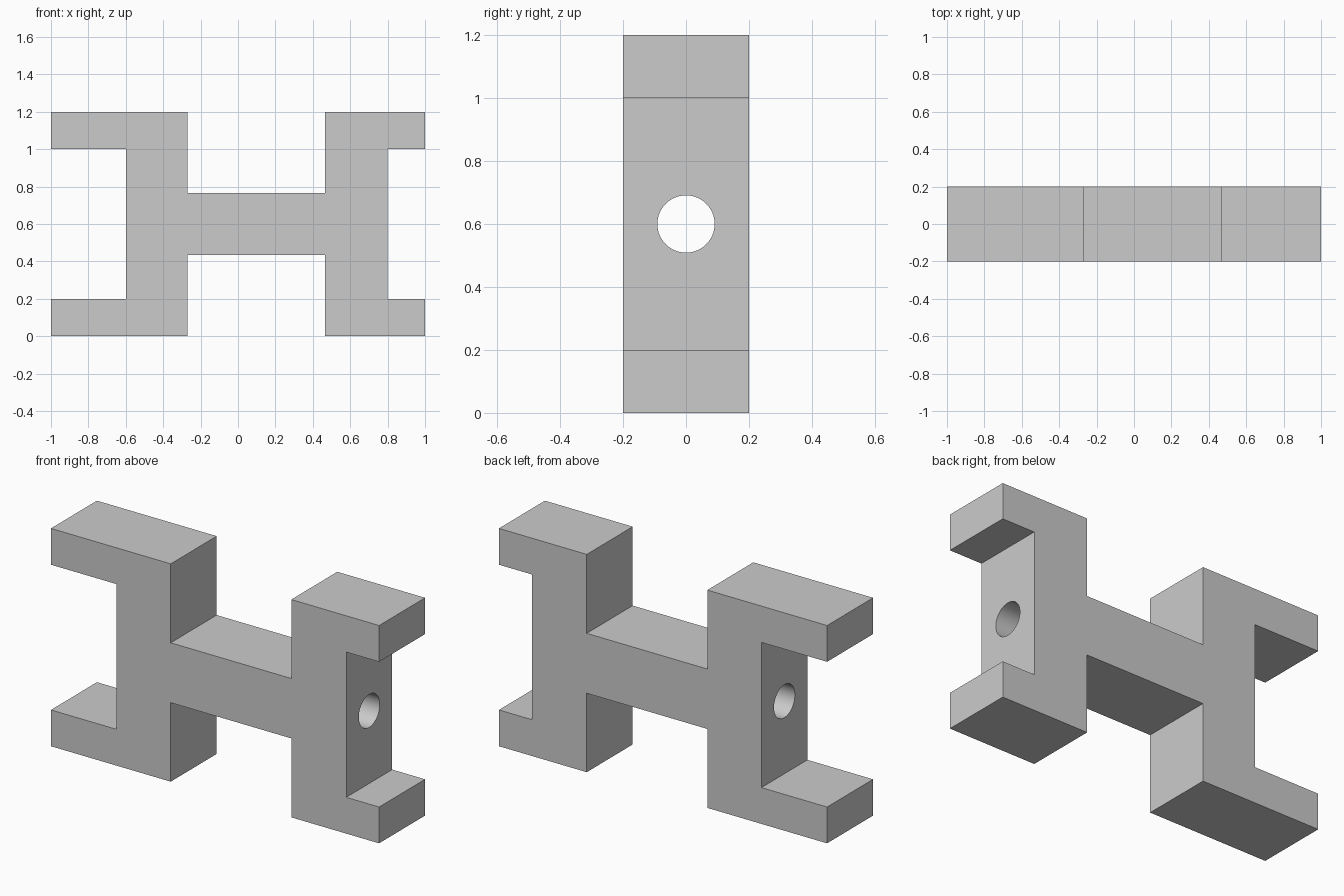
import bpy
import bmesh
import math

cube = bpy.data.objects.get("Cube")
if cube:
    bpy.data.objects.remove(cube, do_unlink=True)

HALF_DEPTH = 0.2
HEIGHT = 1.2
MID = HEIGHT / 2

grey = bpy.data.materials.new("plain grey")
grey.use_nodes = True
colour = (0.6, 0.6, 0.6, 1)
grey.diffuse_color = colour
grey.node_tree.nodes["Principled BSDF"].inputs["Base Color"].default_value = colour

# Upper half of the H-shaped bracket outline, mirrored to give the lower half
upper = [(-0.6, 1.0), (-1, 1.0), (-1, HEIGHT), (-0.27, HEIGHT), (-0.27, 0.765),
         (0.465, 0.765), (0.465, HEIGHT), (1, HEIGHT), (1, 1.0), (0.8, 1.0)]
outline = upper + [(x, HEIGHT - z) for x, z in reversed(upper)]

# Bracket body: outline extruded front to back
bm = bmesh.new()
face = bm.faces.new([bm.verts.new((x, -HALF_DEPTH, z)) for x, z in outline])
extruded = bmesh.ops.extrude_face_region(bm, geom=[face])["geom"]
bmesh.ops.translate(bm, vec=(0, 2 * HALF_DEPTH, 0),
                    verts=[v for v in extruded if isinstance(v, bmesh.types.BMVert)])
bmesh.ops.recalc_face_normals(bm, faces=bm.faces)
mesh = bpy.data.meshes.new("bracket_body")
bm.to_mesh(mesh)
bm.free()
mesh.materials.append(grey)
body = bpy.data.objects.new("bracket_body", mesh)
bpy.context.collection.objects.link(body)

# Round bore running lengthwise through the crossbar
bpy.ops.mesh.primitive_cylinder_add(vertices=64, radius=0.091, depth=3,
                                    location=(0, 0, MID), rotation=(0, math.pi / 2, 0))
cutter = bpy.context.object
cutter.name = "bore_cutter"
cutter.hide_render = True
cutter.data.materials.append(grey)

bore = body.modifiers.new("bore", "BOOLEAN")
bore.operation = "DIFFERENCE"
bore.solver = "EXACT"
bore.object = cutter

bpy.ops.object.select_all(action="DESELECT")
body.select_set(True)
bpy.context.view_layer.objects.active = body
bpy.ops.object.modifier_apply(modifier=bore.name)
bpy.data.objects.remove(cutter, do_unlink=True)
bpy.ops.object.shade_smooth_by_angle(angle=math.radians(30))
